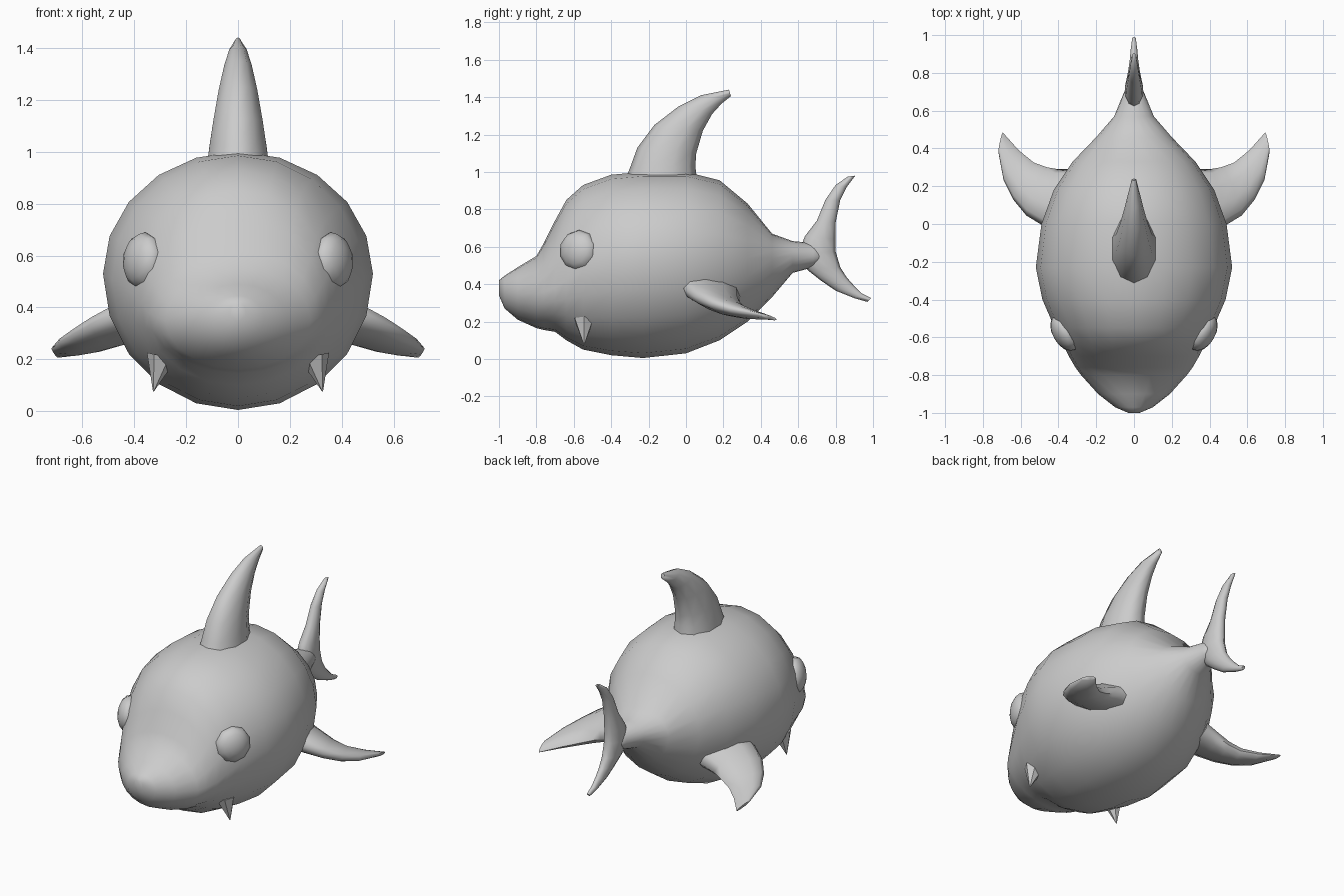
import bpy, bmesh, math
from mathutils import Vector, Matrix

if "Cube" in bpy.data.objects:
    bpy.data.objects.remove(bpy.data.objects["Cube"], do_unlink=True)

grey = bpy.data.materials.new("plain grey")
grey.use_nodes = True
grey.diffuse_color = (0.6, 0.6, 0.6, 1)
grey.node_tree.nodes["Principled BSDF"].inputs["Base Color"].default_value = (0.6, 0.6, 0.6, 1)


def finish(name, bm, angle=75):
    bmesh.ops.recalc_face_normals(bm, faces=bm.faces)
    me = bpy.data.meshes.new(name)
    bm.to_mesh(me)
    bm.free()
    me.materials.append(grey)
    ob = bpy.data.objects.new(name, me)
    bpy.context.collection.objects.link(ob)
    bpy.ops.object.select_all(action='DESELECT')
    ob.select_set(True)
    bpy.context.view_layer.objects.active = ob
    bpy.ops.object.shade_smooth_by_angle(angle=math.radians(angle))
    return ob


def loft(name, rings):
    """Skin closed rings of equal point count and cap both ends."""
    bm = bmesh.new()
    rows = [[bm.verts.new(p) for p in r] for r in rings]
    n = len(rows[0])
    for a, b in zip(rows, rows[1:]):
        for i in range(n):
            j = (i + 1) % n
            bm.faces.new((a[i], a[j], b[j], b[i]))
    bm.faces.new(rows[0])
    bm.faces.new(rows[-1])
    return finish(name, bm)


def fin(name, stations, across, n=10):
    """Rounded blade through (leading point, trailing point, half thickness)."""
    rings = []
    across = Vector(across).normalized()
    for lead, trail, t in stations:
        lead, trail = Vector(lead), Vector(trail)
        mid, half = (lead + trail) / 2, (lead - trail) / 2
        rings.append([mid + half * math.cos(a) + across * t * math.sin(a)
                      for a in (2 * math.pi * i / n for i in range(n))])
    return loft(name, rings)


# Body: y, top, bottom, height of widest point, half width
sections = [
    (-1.0, 0.42, 0.34, 0.38, 0.03),
    (-0.97, 0.445, 0.27, 0.36, 0.10),
    (-0.90, 0.49, 0.21, 0.35, 0.19),
    (-0.80, 0.55, 0.165, 0.35, 0.28),
    (-0.76, 0.62, 0.155, 0.36, 0.31),
    (-0.70, 0.74, 0.145, 0.38, 0.345),
    (-0.64, 0.85, 0.10, 0.42, 0.375),
    (-0.55, 0.93, 0.05, 0.47, 0.42),
    (-0.40, 0.985, 0.02, 0.51, 0.485),
    (-0.23, 1.0, 0.005, 0.53, 0.52),
    (0.0, 1.0, 0.03, 0.53, 0.49),
    (0.18, 0.955, 0.10, 0.54, 0.425),
    (0.33, 0.83, 0.20, 0.54, 0.325),
    (0.46, 0.67, 0.33, 0.54, 0.20),
    (0.57, 0.63, 0.46, 0.55, 0.105),
    (0.68, 0.62, 0.49, 0.55, 0.06),
    (0.75, 0.58, 0.53, 0.55, 0.03),
]
N = 20
body = []
for y, top, bot, mid, hw in sections:
    ring = []
    for i in range(N):
        a = 2 * math.pi * i / N
        s = math.sin(a)
        ring.append((hw * math.cos(a), y, mid + s * (top - mid if s > 0 else mid - bot)))
    body.append(ring)
loft("body", body)

# Back fin
fin("dorsal_fin", [
    ((0, -0.33, 0.95), (0, 0.06, 0.95), 0.125),
    ((0, -0.30, 1.02), (0, 0.05, 1.03), 0.115),
    ((0, -0.26, 1.13), (0, 0.055, 1.10), 0.10),
    ((0, -0.17, 1.25), (0, 0.09, 1.22), 0.078),
    ((0, -0.04, 1.35), (0, 0.14, 1.31), 0.055),
    ((0, 0.08, 1.41), (0, 0.19, 1.365), 0.035),
    ((0, 0.23, 1.44), (0, 0.24, 1.405), 0.012),
], (1, 0, 0))

# Crescent tail, upper tip down to lower tip
fin("tail_fin", [
    ((0, 0.865, 0.975), (0, 0.905, 0.98), 0.010),
    ((0, 0.80, 0.93), (0, 0.86, 0.92), 0.022),
    ((0, 0.745, 0.85), (0, 0.825, 0.85), 0.030),
    ((0, 0.70, 0.74), (0, 0.80, 0.73), 0.038),
    ((0, 0.635, 0.655), (0, 0.798, 0.64), 0.045),
    ((0, 0.60, 0.56), (0, 0.80, 0.575), 0.050),
    ((0, 0.65, 0.475), (0, 0.825, 0.49), 0.042),
    ((0, 0.72, 0.42), (0, 0.86, 0.435), 0.032),
    ((0, 0.80, 0.365), (0, 0.90, 0.39), 0.024),
    ((0, 0.90, 0.325), (0, 0.94, 0.35), 0.018),
    ((0, 0.97, 0.305), (0, 0.99, 0.325), 0.010),
], (1, 0, 0))

# Paired parts
for side, label in ((1, "left"), (-1, "right")):
    # Side fin
    stations = [
        ((0.38, -0.04, 0.40), (0.30, 0.29, 0.33), 0.085),
        ((0.48, -0.01, 0.375), (0.40, 0.29, 0.30), 0.07),
        ((0.57, 0.045, 0.335), (0.46, 0.30, 0.275), 0.056),
        ((0.64, 0.13, 0.295), (0.53, 0.325, 0.25), 0.045),
        ((0.69, 0.23, 0.265), (0.61, 0.39, 0.23), 0.032),
        ((0.718, 0.38, 0.24), (0.695, 0.485, 0.21), 0.012),
    ]
    fin(label + "_side_fin",
        [((side * a[0], *a[1:]), (side * b[0], *b[1:]), t) for a, b, t in stations],
        (side * 0.3, 0.2, 0.93))

    # Eye bulge, flattened along its outward direction
    bm = bmesh.new()
    bmesh.ops.create_uvsphere(bm, u_segments=10, v_segments=8, radius=1)
    out = Vector((side * 0.86, -0.5, 0.08))
    m = (Matrix.Translation((side * 0.365, -0.575, 0.58))
         @ out.to_track_quat('Z', 'Y').to_matrix().to_4x4()
         @ Matrix.Diagonal((0.11, 0.11, 0.065, 1)))
    bmesh.ops.transform(bm, matrix=m, verts=bm.verts)
    finish(label + "_eye", bm)

    # Pointed tooth below the jaw
    bm = bmesh.new()
    bmesh.ops.create_cone(bm, cap_ends=True, segments=6, radius1=0.058, radius2=0.002, depth=0.14)
    aim = Vector((side * 0.03, 0.0, -0.13))
    m = (Matrix.Translation((side * 0.31, -0.545, 0.145))
         @ aim.to_track_quat('Z', 'Y').to_matrix().to_4x4())
    bmesh.ops.transform(bm, matrix=m, verts=bm.verts)
    finish(label + "_tooth", bm, 50)
